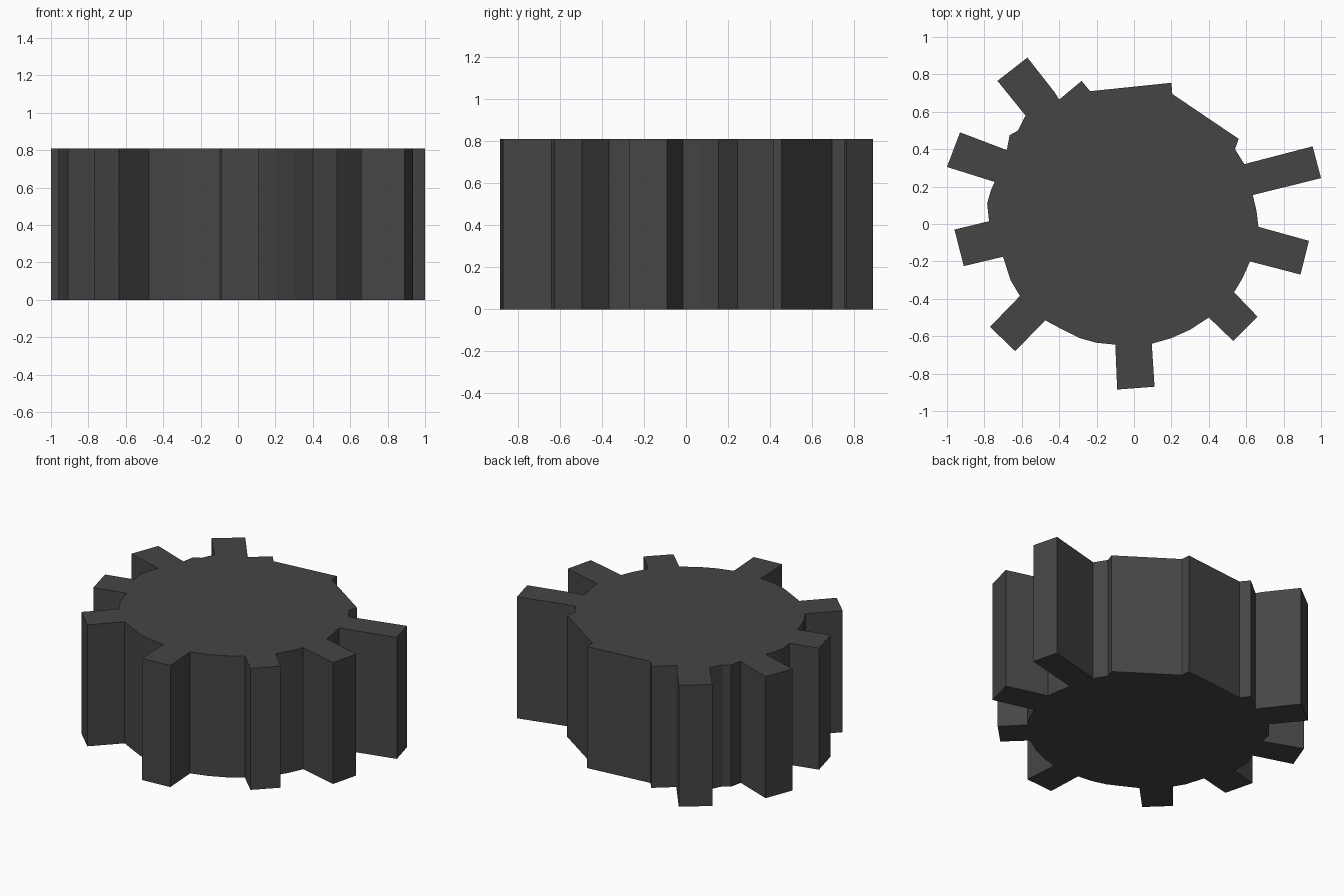
import bpy, bmesh

HEIGHT = 0.81

# Outline, counter-clockwise: worn rim points with the teeth between them
teeth_and_rim = [
    (0.59, 0.32), (0.54, 0.40), (0.56, 0.455),                            # worn back right edge
    (0.205, 0.695), (0.20, 0.755), (-0.235, 0.71), (-0.28, 0.765), (-0.40, 0.665),
    (-0.425, 0.705), (-0.57, 0.89), (-0.73, 0.765), (-0.58, 0.58),        # back left tooth
    (-0.62, 0.50), (-0.665, 0.475),
    (-0.68, 0.395), (-0.93, 0.49), (-1.0, 0.305), (-0.745, 0.225),        # left upper tooth
    (-0.765, 0.18), (-0.785, 0.11),
    (-0.775, 0.015), (-0.96, -0.03), (-0.91, -0.225), (-0.70, -0.175),    # left tooth
    (-0.66, -0.30),
    (-0.61, -0.385), (-0.77, -0.55), (-0.635, -0.68), (-0.475, -0.515),   # front left tooth
    (-0.39, -0.56), (-0.29, -0.61), (-0.20, -0.635),
    (-0.10, -0.645), (-0.09, -0.885), (0.11, -0.87), (0.095, -0.64),      # front tooth
    (0.20, -0.61), (0.30, -0.565),
    (0.40, -0.50), (0.53, -0.625), (0.66, -0.495), (0.535, -0.365),       # front right tooth
    (0.58, -0.29),
    (0.62, -0.20), (0.89, -0.27), (0.935, -0.09), (0.665, -0.015),        # right tooth
    (0.655, 0.07),
    (0.635, 0.155), (1.0, 0.245), (0.955, 0.415),                         # long right tooth
]

# Extrude the outline into a solid gear
bm = bmesh.new()
face = bm.faces.new([bm.verts.new((x, y, 0)) for x, y in teeth_and_rim])
ext = bmesh.ops.extrude_face_region(bm, geom=[face], use_keep_orig=True)
top = [v for v in ext["geom"] if isinstance(v, bmesh.types.BMVert)]
bmesh.ops.translate(bm, verts=top, vec=(0, 0, HEIGHT))
bmesh.ops.recalc_face_normals(bm, faces=bm.faces)

mesh = bpy.data.meshes.new("worn_gear")
bm.to_mesh(mesh)
bm.free()
gear = bpy.data.objects.new("worn_gear", mesh)
bpy.context.collection.objects.link(gear)

# Dark iron
iron = bpy.data.materials.new("dark_iron")
iron.diffuse_color = (0.06, 0.06, 0.06, 1)
mesh.materials.append(iron)
